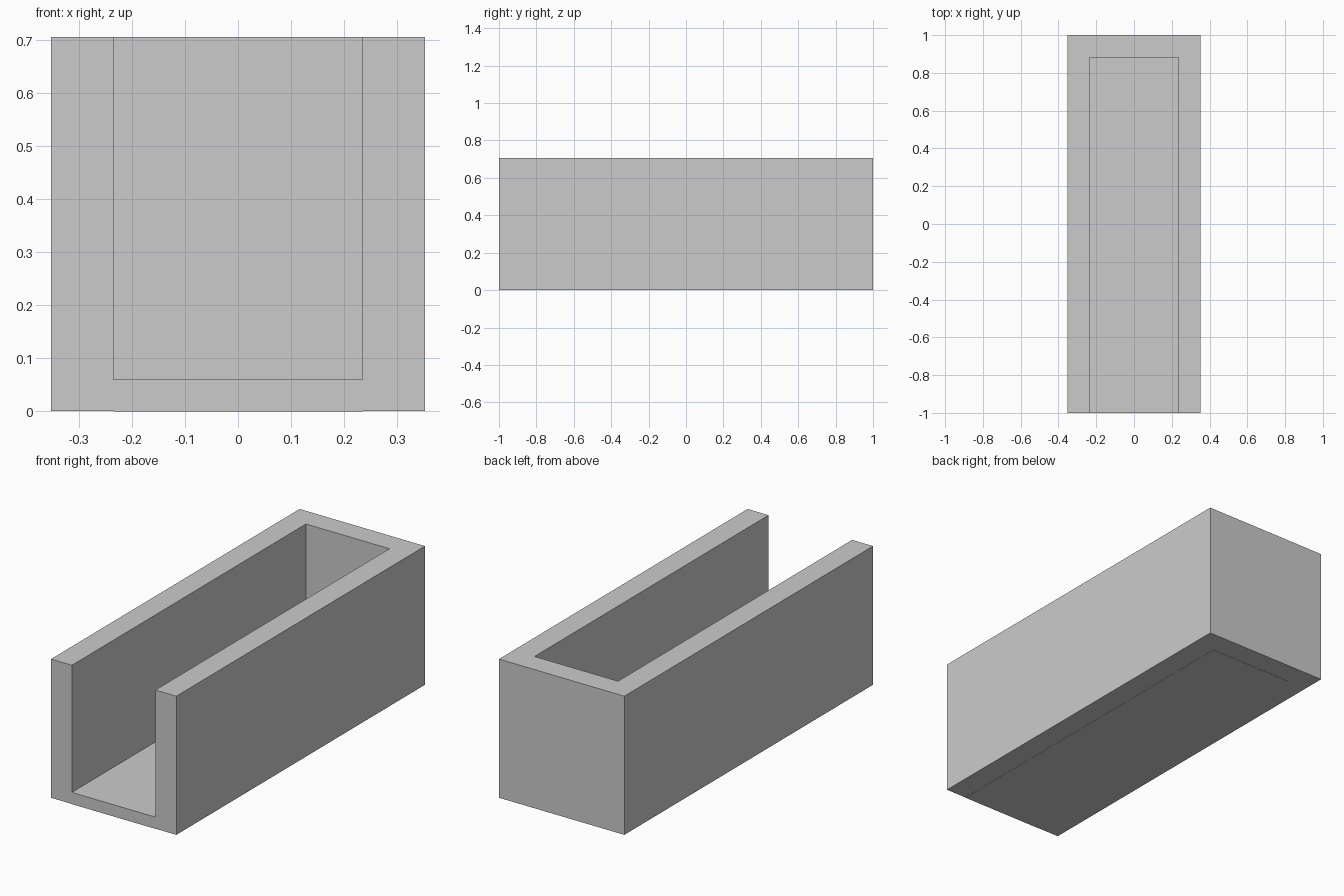
import bpy
import bmesh

if "Cube" in bpy.data.objects:
    bpy.data.objects.remove(bpy.data.objects["Cube"])

UNIT = 2 / 17            # wall thickness; the trough is 17 walls long
HALF_W = 3 * UNIT        # outer half width
IN_W = 2 * UNIT          # inner half width
BACK = 1 - UNIT          # inner face of the back wall
LIP = 0.001              # floor plate sits slightly proud underneath


def extrude_outline(name, outline, z0, z1):
    """Make a flat-faced solid by raising an outline from z0 to z1."""
    bm = bmesh.new()
    face = bm.faces.new([bm.verts.new((x, y, z0)) for x, y in outline])
    result = bmesh.ops.extrude_face_region(bm, geom=[face], use_keep_orig=True)
    top = [v for v in result["geom"] if isinstance(v, bmesh.types.BMVert)]
    bmesh.ops.translate(bm, verts=top, vec=(0, 0, z1 - z0))
    bmesh.ops.recalc_face_normals(bm, faces=bm.faces)
    mesh = bpy.data.meshes.new(name)
    bm.to_mesh(mesh)
    bm.free()
    obj = bpy.data.objects.new(name, mesh)
    bpy.context.collection.objects.link(obj)
    return obj


# U-shaped walls: two long sides and the back, open at the front
half = [(IN_W, BACK), (IN_W, -1), (HALF_W, -1), (HALF_W, 1)]
mirrored = [(-x, y) for x, y in reversed(half)]
extrude_outline("walls", half + mirrored, LIP, 6 * UNIT + LIP)

# Thin floor plate fitted between the walls
floor = [(-IN_W, -1), (IN_W, -1), (IN_W, BACK), (-IN_W, BACK)]
extrude_outline("floor_plate", floor, 0, UNIT / 2 + LIP)
